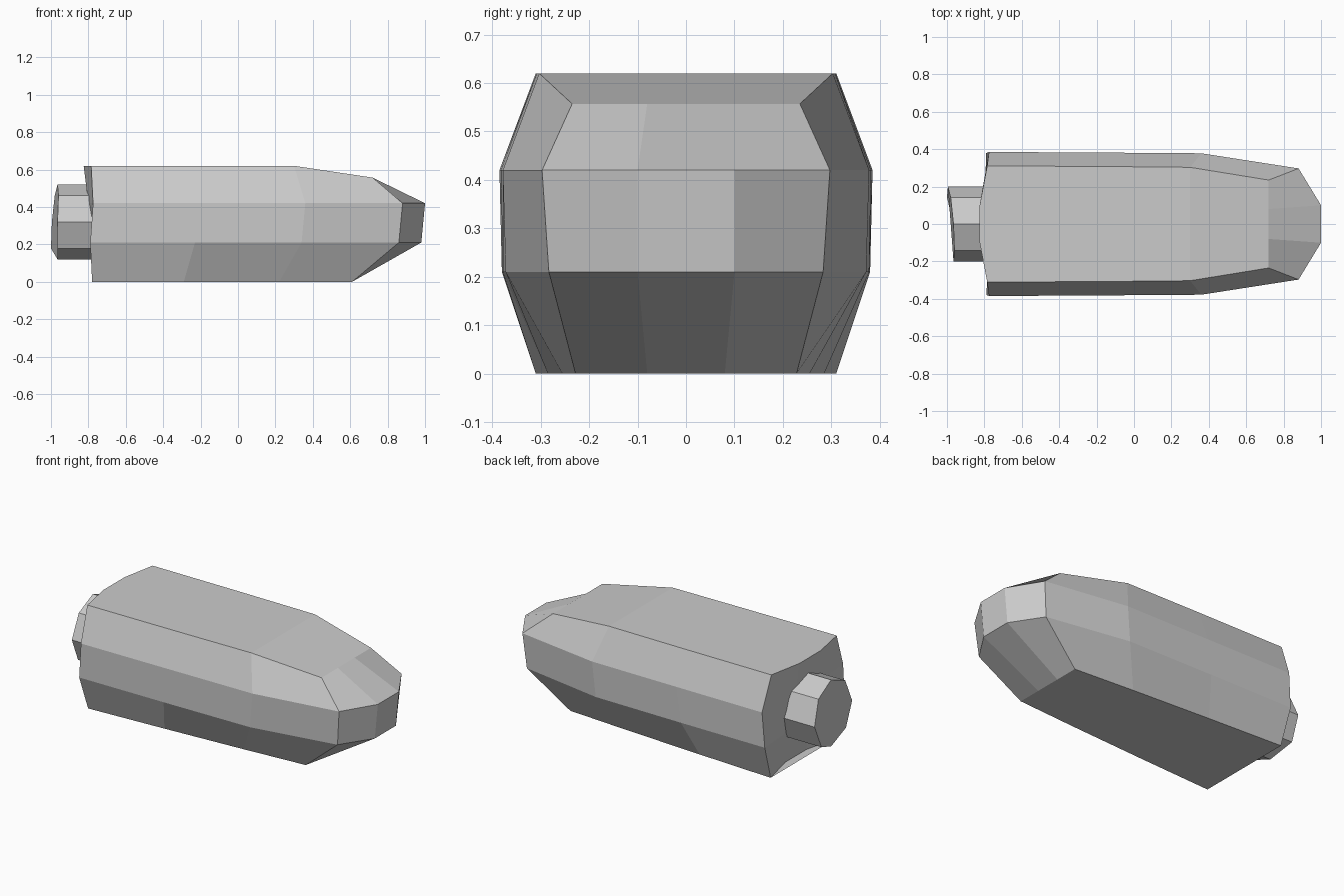
import bpy, math

if "Cube" in bpy.data.objects:
    bpy.data.objects.remove(bpy.data.objects["Cube"])


def make_object(name, verts, faces):
    mesh = bpy.data.meshes.new(name)
    mesh.from_pydata(verts, [], faces)
    mesh.validate()
    mesh.update()
    obj = bpy.data.objects.new(name, mesh)
    bpy.context.collection.objects.link(obj)
    return obj


def bridge(levels, n):
    # Quads between consecutive closed rings of n points
    return [(l * n + i, l * n + (i + 1) % n, (l + 1) * n + (i + 1) % n, (l + 1) * n + i)
            for l in range(levels - 1) for i in range(n)]


# Hull: half outlines (x, y, z) from rear centre to nose, lowest level first
halves = [
    [(-.73, .10, 0), (-.78, .31, 0), (-.29, .285, 0), (.22, .255, 0), (.61, .228, 0), (.61, .08, 0)],
    [(-.77, .10, .21), (-.79, .38, .21), (-.23, .378, .21), (.34, .372, .21), (.86, .283, .21), (.98, .10, .21)],
    [(-.80, .10, .42), (-.775, .385, .42), (-.20, .382, .42), (.36, .378, .42), (.88, .297, .42), (1.0, .10, .42)],
    [(-.825, .10, .62), (-.785, .31, .62), (-.20, .308, .62), (.30, .303, .62), (.72, .235, .557), (.72, .08, .557)],
]
h = len(halves[0])
n = 2 * h
verts = []
for half in halves:
    # Rear centre to nose on the -y side, then back along +y
    verts += [(x, -y, z) for x, y, z in half] + [(x, y, z) for x, y, z in reversed(half)]
faces = bridge(len(halves), n)

# Floor and roof strips across the hull
top = n * (len(halves) - 1)
for i in range(h - 1):
    a, b, c, d = i, i + 1, n - 2 - i, n - 1 - i
    faces.append((d, c, b, a))
    faces.append((top + a, top + b, top + c, top + d))
make_object("hull", verts, faces)

# Rear thruster: octagonal stub whose end slants towards +y
end_x = [-.995, -.98, -.965, -.96, -.965, -.965, -.965, -1.0]
ring = [(.2 * math.cos(i * math.pi / 4), .32 + .2 * math.sin(i * math.pi / 4)) for i in range(8)]
verts = [(-.70, y, z) for y, z in ring] + [(x, y, z) for x, (y, z) in zip(end_x, ring)]
faces = bridge(2, 8) + [tuple(range(7, -1, -1)), tuple(range(8, 16))]
thruster = make_object("rear_thruster", verts, [tuple(reversed(f)) for f in faces])
